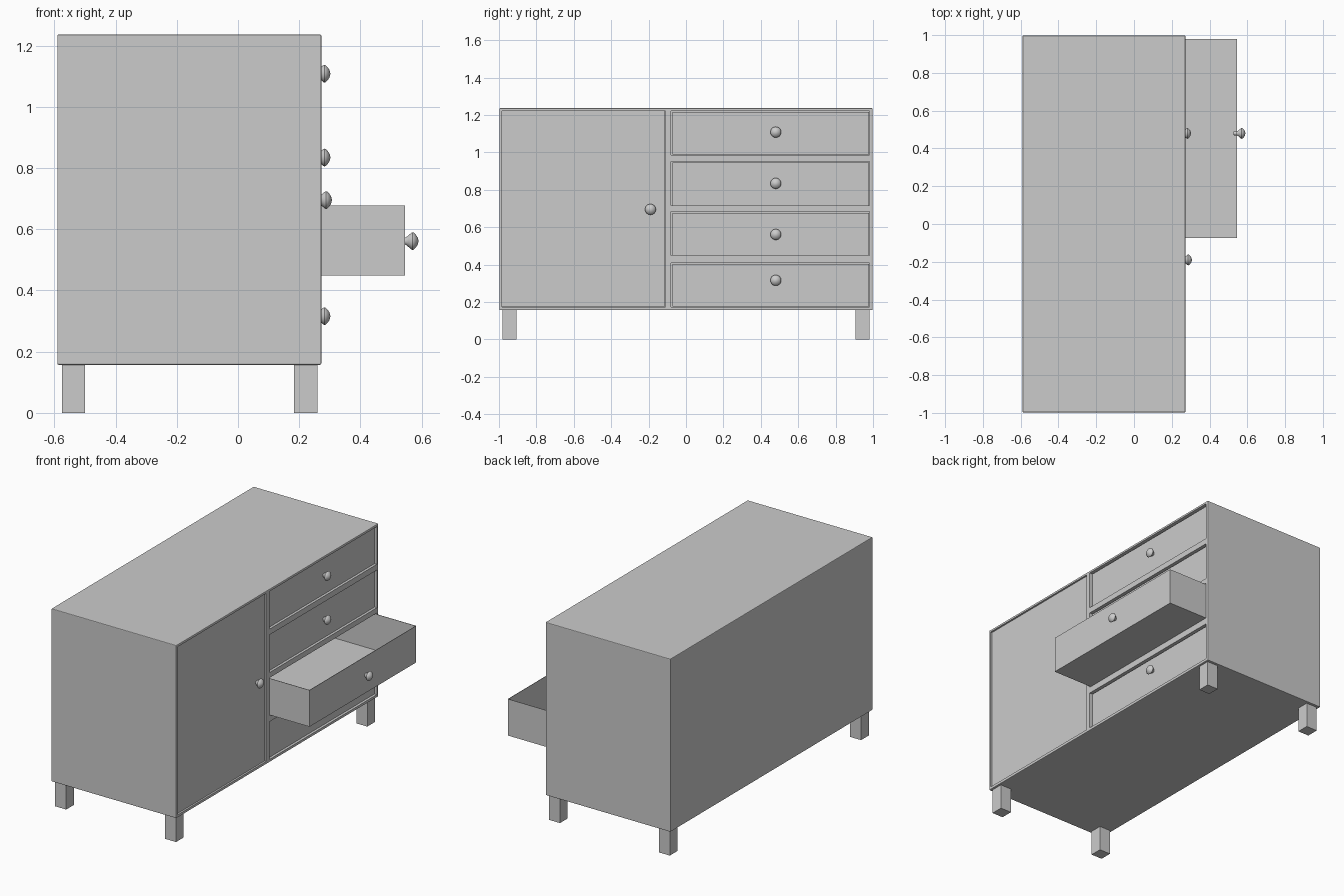
import bpy, bmesh, math
from mathutils import Vector, Matrix

if "Cube" in bpy.data.objects:
    bpy.data.objects.remove(bpy.data.objects["Cube"])


def finish(bm, name):
    bmesh.ops.recalc_face_normals(bm, faces=bm.faces[:])
    me = bpy.data.meshes.new(name)
    bm.to_mesh(me)
    bm.free()
    ob = bpy.data.objects.new(name, me)
    bpy.context.collection.objects.link(ob)
    return ob


def box_bm(lo, hi, bm=None):
    bm = bm or bmesh.new()
    lo, hi = Vector(lo), Vector(hi)
    m = Matrix.Translation((lo + hi) / 2) @ Matrix.Diagonal((*(hi - lo), 1))
    bmesh.ops.create_cube(bm, size=1, matrix=m)
    return bm


def apply_modifiers(ob):
    bpy.context.view_layer.objects.active = ob
    for m in list(ob.modifiers):
        bpy.ops.object.modifier_apply(modifier=m.name)


FRONT, BACK = 0.272, -0.59
BAY_H = 0.235
bays = [0.174, 0.448, 0.716, 0.987]          # bottoms of the drawer bays
knob_z = [0.316, 0.561, 0.834, 1.108]

# Carcass: bevelled block with door and drawer bays hollowed out
bm = box_bm((BACK, -0.997, 0.157), (FRONT, 0.997, 1.236))
bmesh.ops.bevel(bm, geom=bm.edges[:], offset=0.004, segments=2,
                profile=0.5, affect='EDGES')
carcass = finish(bm, "cabinet_body")

bm = box_bm((BACK + 0.015, -0.985, 0.174), (0.4, -0.11, 1.222))
for z in bays:
    box_bm((BACK + 0.015, -0.08, z), (0.4, 0.981, z + BAY_H), bm)
cutter = finish(bm, "bay_cutter")
cutter.hide_render = True
mod = carcass.modifiers.new("bays", 'BOOLEAN')
mod.operation, mod.object, mod.solver = 'DIFFERENCE', cutter, 'EXACT'
apply_modifiers(carcass)
bpy.data.objects.remove(cutter)

# Door panel, slightly recessed
finish(box_bm((0.247, -0.984, 0.175), (0.262, -0.111, 1.221)), "door")


# Knob: lathed profile (distance along x, radius)
def knob(name, x, y, z):
    profile = [(-0.018, 0), (-0.018, 0.01), (0, 0.011), (0.003, 0.012),
               (0.012, 0.019), (0.021, 0.027), (0.025, 0.029), (0.029, 0.028),
               (0.036, 0.021), (0.042, 0.012), (0.045, 0)]
    bm = bmesh.new()
    vs = [bm.verts.new((px, r, 0)) for px, r in profile]
    es = [bm.edges.new(p) for p in zip(vs, vs[1:])]
    bmesh.ops.spin(bm, geom=vs + es, cent=(0, 0, 0), axis=(1, 0, 0),
                   angle=2 * math.pi, steps=24)
    bmesh.ops.remove_doubles(bm, verts=bm.verts[:], dist=0.0003)
    ob = finish(bm, name)
    ob.location = (x, y, z)
    bpy.ops.object.select_all(action='DESELECT')
    ob.select_set(True)
    bpy.context.view_layer.objects.active = ob
    bpy.ops.object.shade_smooth_by_angle(angle=math.radians(40))


knob("door_knob", 0.262, -0.19, 0.695)

# Drawers: thin open-topped trays, the second one pulled out
for i, (z, kz) in enumerate(zip(bays, knob_z)):
    front = 0.545 if i == 1 else 0.257
    bm = box_bm((front - 0.8, -0.073, z + 0.001), (front, 0.979, z + 0.229))
    ob_top = max(bm.faces, key=lambda f: f.calc_center_median().z)
    bmesh.ops.delete(bm, geom=[ob_top], context='FACES_ONLY')
    drawer = finish(bm, f"drawer_{i + 1}")
    if sum((p.center.z - (z + 0.115)) * p.normal.z for p in drawer.data.polygons) < 0:
        drawer.data.flip_normals()
    sol = drawer.modifiers.new("walls", 'SOLIDIFY')
    sol.thickness, sol.offset = 0.004, -1
    apply_modifiers(drawer)
    knob(f"drawer_knob_{i + 1}", front, 0.48, kz)

# Four square legs
for xn, x in (("back", -0.537), ("front", 0.221)):
    for yn, y in (("left", -0.943), ("right", 0.943)):
        finish(box_bm((x - 0.038, y - 0.038, 0), (x + 0.038, y + 0.038, 0.158)),
               f"{xn}_{yn}_leg")
